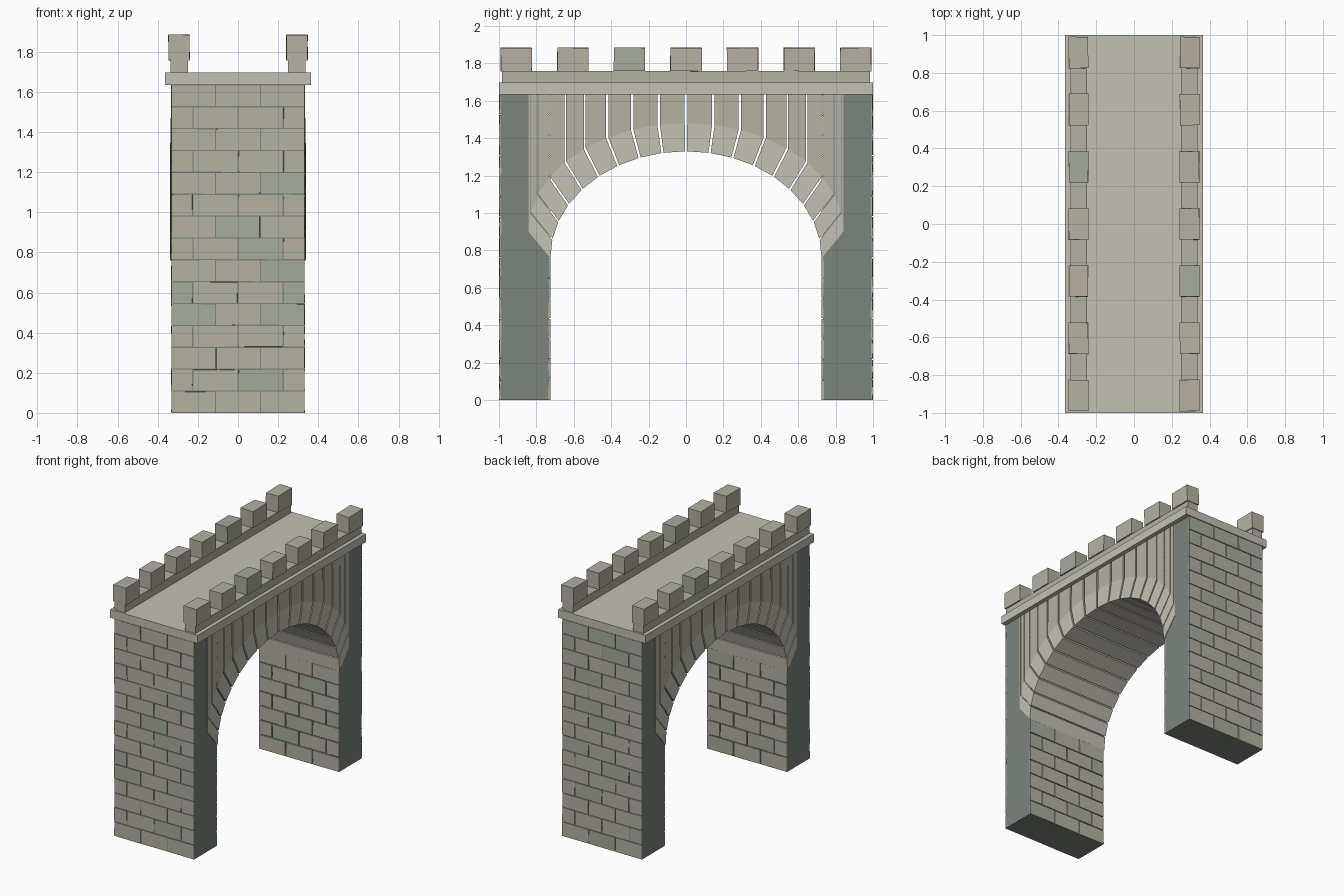
import bpy, bmesh, math, random

if "Cube" in bpy.data.objects:
    bpy.data.objects.remove(bpy.data.objects["Cube"])

random.seed(4)
TOP = 1.635       # underside of the deck
HX = 0.334        # half width of the masonry


def material(name, rgb):
    m = bpy.data.materials.new(name)
    m.diffuse_color = (*rgb, 1)
    m.use_nodes = True
    m.node_tree.nodes["Principled BSDF"].inputs["Base Color"].default_value = m.diffuse_color
    return m


STONE = material("stone", (0.46, 0.44, 0.36))
GREEN = material("green_stone", (0.38, 0.41, 0.33))
LIGHT = material("light_stone", (0.55, 0.53, 0.45))
CORE = material("mortar", (0.20, 0.23, 0.20))


def add_box(bm, lo, hi, mat=0, jitter=0.0):
    r = lambda: random.uniform(-jitter, jitter)
    v = [bm.verts.new((x + r(), y + r(), z + r()))
         for x in (lo[0], hi[0]) for y in (lo[1], hi[1]) for z in (lo[2], hi[2])]
    for f in ((0, 1, 3, 2), (4, 6, 7, 5), (0, 4, 5, 1), (2, 3, 7, 6), (0, 2, 6, 4), (1, 5, 7, 3)):
        bm.faces.new([v[i] for i in f]).material_index = mat


def add_prism(bm, profile, mat=0):
    # profile entries: (y, z, half width in x)
    a = [bm.verts.new((-w, y, z)) for y, z, w in profile]
    b = [bm.verts.new((w, y, z)) for y, z, w in profile]
    n = len(a)
    faces = [bm.faces.new(a[::-1]), bm.faces.new(b)]
    for i in range(n):
        j = (i + 1) % n
        faces.append(bm.faces.new((a[i], a[j], b[j], b[i])))
    for f in faces:
        f.material_index = mat


def finish(bm, name, *mats):
    bmesh.ops.recalc_face_normals(bm, faces=bm.faces)
    me = bpy.data.meshes.new(name)
    bm.to_mesh(me)
    bm.free()
    for m in mats:
        me.materials.append(m)
    ob = bpy.data.objects.new(name, me)
    bpy.context.collection.objects.link(ob)
    return ob


# Pillar cores and the brick courses on their outer and inner faces
ROWS, GAP = 15, 0.003
ROW_H = TOP / ROWS
for s, side in ((-1, "front"), (1, "back")):
    bm = bmesh.new()
    add_box(bm, (-0.332, min(s * 0.733, s * 0.992), 0), (0.332, max(s * 0.733, s * 0.992), TOP))
    finish(bm, side + "_pillar_core", CORE)

    bm = bmesh.new()
    for ya, yb in ((0.725, 0.737), (0.988, 0.998)):
        y0, y1 = sorted((s * ya, s * yb))
        for r in range(ROWS):
            cuts = [-HX, -0.112, 0.112, HX] if r % 2 == 0 else [-HX, -0.225, 0, 0.225, HX]
            for a, b in zip(cuts, cuts[1:]):
                x0 = a + (GAP if a > -HX else 0.002)
                x1 = b - (GAP if b < HX else 0.002)
                add_box(bm, (x0, y0, r * ROW_H + (GAP if r else 0.001)),
                        (x1, y1, (r + 1) * ROW_H - GAP),
                        1 if random.random() < 0.25 else 0, 0.001)
    finish(bm, side + "_pillar_bricks", STONE, GREEN)


# Arch stones: a radial ring part below and an upright spandrel part above
def inner(t):
    return 0.725 * math.sin(t), 0.76 + 0.57 * math.cos(t)


def outer(t):
    return 0.842 * math.sin(t), 0.90 + 0.58 * math.cos(t)


ring, spandrel = bmesh.new(), bmesh.new()
for k in range(-9, 9):
    t0, t1 = math.radians(k * 10), math.radians((k + 1) * 10)
    e0 = 0 if k == -9 else 0.008
    e1 = 0 if k == 8 else 0.008
    i0, i1 = inner(t0 + e0), inner(t1 - e1)
    o0, o1 = outer(t0 + e0), outer(t1 - e1)
    add_prism(ring, [(*i0, HX + 0.004), (*i1, HX + 0.004), (*o1, HX + 0.001), (*o0, HX + 0.001)])
    add_prism(spandrel, [(*o0, HX + 0.001), (*o1, HX + 0.001),
                         (o1[0], TOP, HX), (o0[0], TOP, HX)])
finish(ring, "arch_ring_stones", LIGHT)
finish(spandrel, "spandrel_stones", STONE)

# Deck slab, overhanging as a cornice
bm = bmesh.new()
add_box(bm, (-0.365, -1, TOP), (0.365, 1, 1.697))
finish(bm, "deck_slab", LIGHT)

# Parapet walls and merlons along both edges
for s, side in ((-1, "left"), (1, "right")):
    bm = bmesh.new()
    x0, x1 = sorted((s * 0.25, s * 0.337))
    add_box(bm, (x0, -0.985, 1.697), (x1, 0.985, 1.76))
    finish(bm, side + "_parapet", STONE)

    bm = bmesh.new()
    x0, x1 = sorted((s * 0.242, s * 0.346))
    for i in range(-3, 4):
        y = i * 0.3025
        add_box(bm, (x0, y - 0.083, 1.758), (x1, y + 0.083, 1.884),
                1 if i == -s else 0, 0.002)
    finish(bm, side + "_merlons", STONE, GREEN)
